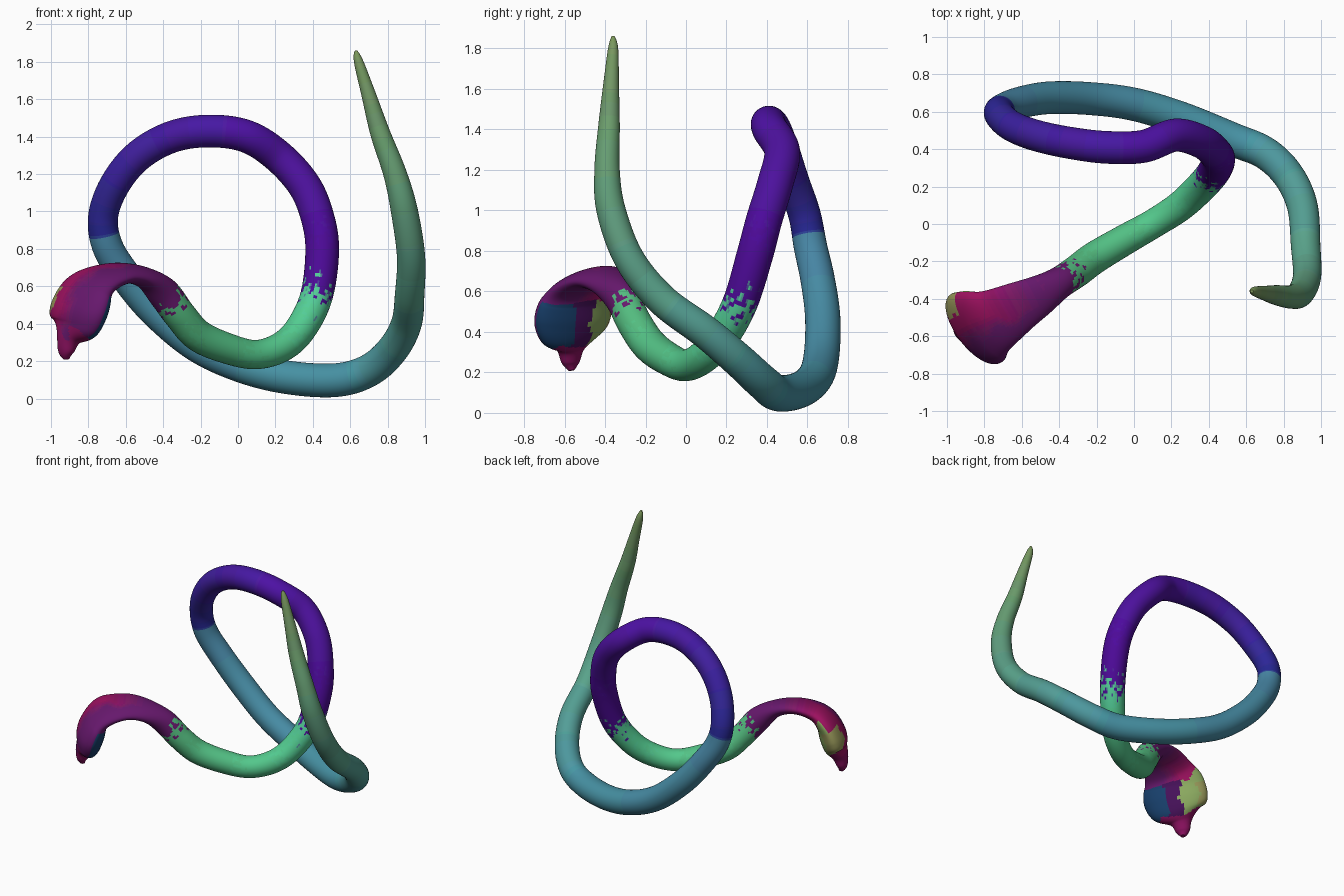
import bpy, bmesh, math
from mathutils import Vector, noise

if "Cube" in bpy.data.objects:
    bpy.data.objects.remove(bpy.data.objects["Cube"])

# Hood spine from snout tip backwards: x, y, z, half width, half thickness
HOOD = [(-.917, -.565, .21, .015, .015), (-.92, -.57, .25, .048, .038),
        (-.905, -.57, .32, .08, .058), (-.87, -.565, .39, .19, .085),
        (-.85, -.56, .47, .226, .095), (-.81, -.54, .57, .215, .078),
        (-.74, -.51, .635, .175, .06), (-.62, -.445, .67, .14, .05),
        (-.50, -.38, .645, .11, .058)]
# Neck, dip and upright coil
COIL = [(-.40, -.315, .565), (-.31, -.255, .445), (-.21, -.18, .335), (-.05, -.085, .265),
        (.10, 0, .235), (.24, .09, .28), (.34, .18, .38), (.42, .27, .55),
        (.45, .34, .78), (.43, .385, .95), (.36, .44, 1.13), (.22, .475, 1.29),
        (.05, .415, 1.40), (-.15, .41, 1.43), (-.35, .435, 1.40), (-.53, .475, 1.30),
        (-.655, .525, 1.15), (-.72, .585, .98)]
# Lower sweep and raised tail
TAIL = [(-.70, .615, .82), (-.605, .65, .66), (-.45, .675, .475), (-.23, .67, .29),
        (0, .64, .18), (.25, .565, .115), (.52, .455, .098), (.70, .38, .15),
        (.825, .26, .26), (.90, .095, .40), (.918, -.12, .56), (.925, -.28, .76),
        (.89, -.37, 1.0), (.84, -.39, 1.2), (.76, -.38, 1.42), (.70, -.37, 1.62),
        (.645, -.36, 1.80), (.63, -.36, 1.86)]
RADIUS = [(9, .086), (11, .086), (13, .078), (17, .09), (22, .087), (26, .08), (29, .087),
          (33, .09), (36, .082), (39, .072), (41, .053), (43, .025), (44, .008)]
# Colour stops along the body (sRGB)
STOPS = [(9.4, (82, 185, 125)), (14, (84, 200, 140)), (15.9, (84, 205, 150)),
         (16.0, (78, 18, 150)), (21, (78, 25, 160)), (24, (65, 35, 158)), (26.6, (42, 45, 145)),
         (26.7, (72, 132, 160)), (33, (72, 145, 165)), (37, (88, 160, 140)),
         (40, (100, 155, 115)), (44, (125, 148, 88))]
SIDES, STEPS = 56, 12


def lerp_keys(keys, u):
    if u <= keys[0][0]:
        return keys[0][1]
    for (a, va), (b, vb) in zip(keys, keys[1:]):
        if u <= b:
            f = (u - a) / (b - a)
            if isinstance(va, tuple):
                return tuple(p + (q - p) * f for p, q in zip(va, vb))
            return va + (vb - va) * f
    return keys[-1][1]


def catmull(pts, u):
    i = min(int(u), len(pts) - 2)
    t = u - i
    p0, p1, p2, p3 = (pts[max(0, min(len(pts) - 1, i + k))] for k in (-1, 0, 1, 2))
    return [.5 * (2 * b + (c - a) * t + (2 * a - 5 * b + 4 * c - d) * t * t
                  + (3 * b - a - 3 * c + d) * t ** 3) for a, b, c, d in zip(p0, p1, p2, p3)]


def skin_colour(u, ang, pos):
    """Patchy hood, speckled neck bands, then gradients to the tail."""
    blot = noise.noise(pos * 9)
    if 8 < u < 18:
        u += 1.0 * noise.noise(pos * 34)
    if u >= 9.4:
        return lerp_keys(STOPS, u)
    side, under = math.cos(ang) + .35 * blot, math.sin(ang) > 0
    if u + blot < 2.4:
        return (140, 22, 95)
    if side < -.75 and 3 < u < 4.8:
        return (150, 150, 90)
    if under and u + blot < 5.4:
        if side < -.3:
            return (140, 165, 95)
        return (28, 65, 105) if side > .3 else (75, 25, 90)
    # Crimson crown fading to plum along one side and towards the neck
    f = max(0, min(1, max(.5 + side * 1.5, (u - 6) / 1.8)))
    return lerp_keys([(0, (155, 22, 95)), (1, (100, 32, 108))], f)


slots = {}


def slot_for(mesh, rgb):
    key = tuple(int(round(c / 6)) * 6 for c in rgb)
    if key not in slots:
        mat = bpy.data.materials.new("skin_%d_%d_%d" % key)
        mat.diffuse_color = [(c / 255) ** 2.2 for c in key] + [1]
        mat.use_nodes = True
        mat.node_tree.nodes["Principled BSDF"].inputs["Base Color"].default_value = mat.diffuse_color
        slots[key] = len(mesh.materials)
        mesh.materials.append(mat)
    return slots[key]


# Sweep an elliptical section along the whole spine
spine = list(HOOD)
for k, p in enumerate(COIL + TAIL):
    r = lerp_keys(RADIUS, len(HOOD) + k)
    spine.append((*p, r, r))
last = len(spine) - 1
samples = [catmull(spine, i / STEPS) for i in range(last * STEPS + 1)]

mesh = bpy.data.meshes.new("serpent_body")
bm = bmesh.new()
side = Vector((.58, -.81, 0))
rings = []
for i, s in enumerate(samples):
    c = Vector(s[:3])
    tan = Vector(samples[min(i + 1, len(samples) - 1)][:3]) - Vector(samples[max(i - 1, 0)][:3])
    tan.normalize()
    side = (side - tan * side.dot(tan)).normalized()
    up = tan.cross(side)
    w, h = max(s[3], .004), max(s[4], .004)
    rings.append([bm.verts.new(c + side * w * math.cos(a) + up * h * math.sin(a))
                  for a in (2 * math.pi * j / SIDES for j in range(SIDES))])

for i, (ra, rb) in enumerate(zip(rings, rings[1:])):
    for j in range(SIDES):
        k = (j + 1) % SIDES
        f = bm.faces.new((ra[j], ra[k], rb[k], rb[j]))
        f.smooth = True
        f.material_index = slot_for(mesh, skin_colour(
            (i + .5) / STEPS, 2 * math.pi * (j + .5) / SIDES, f.calc_center_median()))

# Close the snout and tail tip
for ring, u in ((rings[0], 0), (rings[-1], last)):
    cap = bm.faces.new(ring)
    cap.material_index = slot_for(mesh, skin_colour(u, 0, ring[0].co))
bmesh.ops.recalc_face_normals(bm, faces=bm.faces)
bm.to_mesh(mesh)
bm.free()

body = bpy.data.objects.new("serpent_body", mesh)
bpy.context.collection.objects.link(body)
